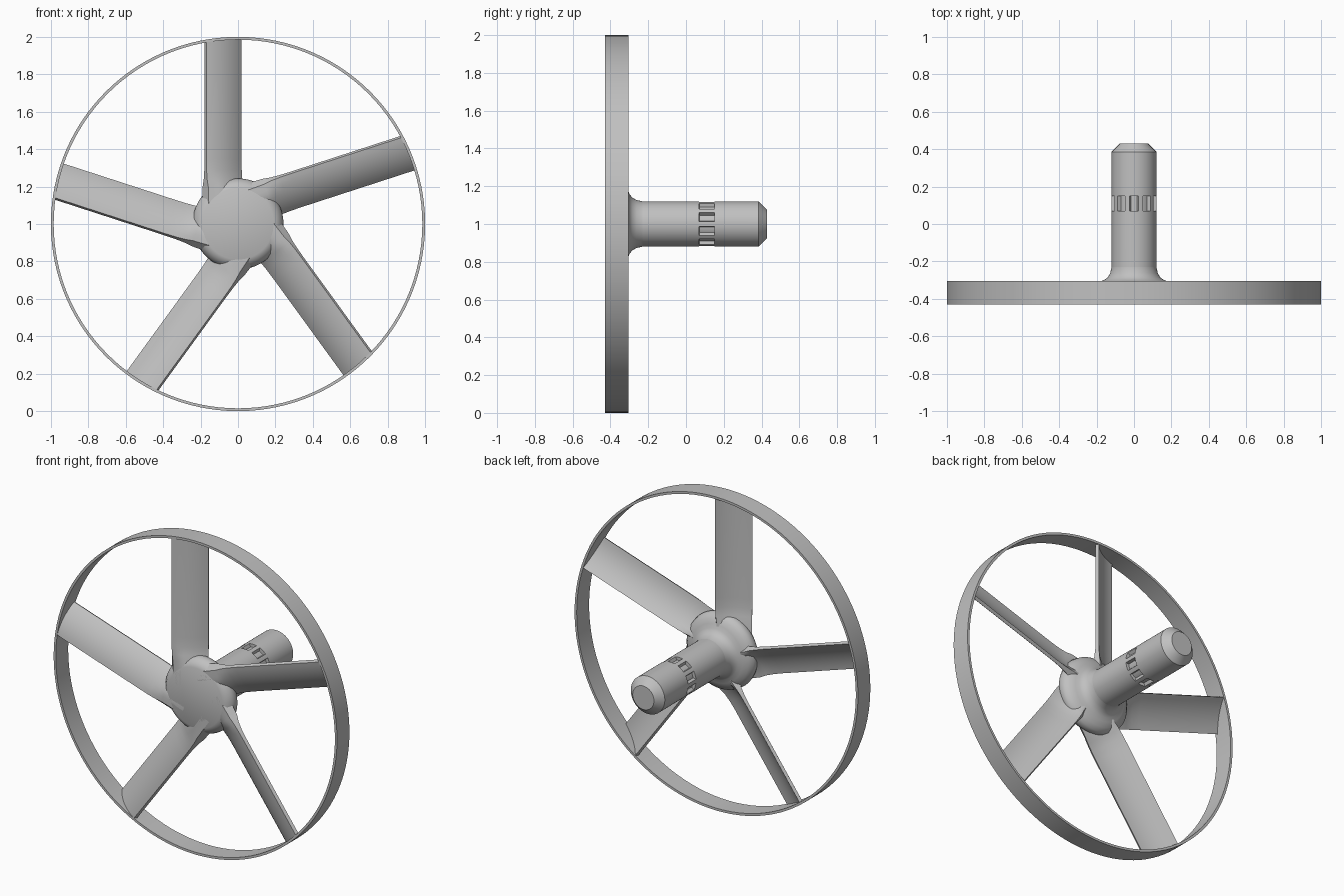
import bpy, bmesh
from math import sin, cos, pi, radians, degrees, sqrt
from mathutils import Vector

cube = bpy.data.objects.get("Cube")
if cube:
    bpy.data.objects.remove(cube, do_unlink=True)

CENTRE = Vector((0, 0, 1))
FRONT, BACK = -0.43, -0.305

grey = bpy.data.materials.new("plain grey")
grey.use_nodes = True
grey.diffuse_color = (0.53, 0.53, 0.53, 1)
grey.node_tree.nodes["Principled BSDF"].inputs["Base Color"].default_value = (0.53, 0.53, 0.53, 1)


def finish(bm, name, angle=35):
    bmesh.ops.remove_doubles(bm, verts=bm.verts, dist=0.0001)
    bmesh.ops.recalc_face_normals(bm, faces=bm.faces)
    mesh = bpy.data.meshes.new(name)
    bm.to_mesh(mesh)
    bm.free()
    obj = bpy.data.objects.new(name, mesh)
    bpy.context.collection.objects.link(obj)
    mesh.materials.append(grey)
    bpy.ops.object.select_all(action='DESELECT')
    obj.select_set(True)
    bpy.context.view_layer.objects.active = obj
    bpy.ops.object.shade_smooth_by_angle(angle=radians(angle))


def loft(bm, rows, closed=False):
    """Bridge equal-length rings of points with quads."""
    rings = [[bm.verts.new(p) for p in row] for row in rows]
    pairs = list(zip(rings, rings[1:])) + ([(rings[-1], rings[0])] if closed else [])
    for a, b in pairs:
        for i in range(len(a)):
            j = (i + 1) % len(a)
            bm.faces.new((a[i], a[j], b[j], b[i]))
    if not closed:
        bm.faces.new(rings[0])
        bm.faces.new(rings[-1])


def turned(name, profile, closed=False, steps=120):
    """Revolve (radius, y) points about the y axis; radius may be a function of angle."""
    bm = bmesh.new()
    rows = []
    for r, y in profile:
        row = []
        for i in range(steps):
            a = 2 * pi * i / steps
            rad = r(a) if callable(r) else r
            row.append(CENTRE + Vector((rad * cos(a), y, rad * sin(a))))
        rows.append(row)
    loft(bm, rows, closed)
    finish(bm, name)


# Outer rim
turned("rim", [(1, FRONT), (1, BACK), (0.985, BACK), (0.985, FRONT)], closed=True)

# Hub with bulging side and a fillet down to the shaft
turned("hub", [(0.19, FRONT), (0.215, -0.418), (0.235, -0.395), (0.243, -0.37),
               (0.237, -0.345), (0.215, -0.323), (0.185, -0.308), (0.16, -0.3),
               (0.14, -0.285), (0.127, -0.262), (0.12, -0.23), (0.119, -0.2)])


# Shaft with a band of ten slots and a chamfered end
def slotted(a):
    offset = (degrees(a) - 90 + 18) % 36 - 18
    return 0.1 if abs(offset) < 11 else 0.12


turned("shaft", [(0.12, -0.3), (0.12, 0.07), (slotted, 0.0702), (slotted, 0.15),
                 (0.12, 0.1502), (0.12, 0.385), (0.075, 0.43)])


# Blades: arched, pitched plates that thicken at the root
def blade_section(half):
    count = 12
    points = []
    for side in (1, -1):
        for k in range(count + 1):
            u = k / count if side > 0 else 1 - k / count
            lift = 0.02 * 4 * u * (1 - u) + side * half
            t = 0.174 - 0.188 * u - 0.5 * lift
            y = -0.421 + 0.107 * u - 0.86 * lift
            points.append((t, min(max(y, FRONT), BACK)))
    return points


for n in range(5):
    a = radians(90 + 72 * n)
    out, across = Vector((cos(a), 0, sin(a))), Vector((-sin(a), 0, cos(a)))
    rows = []
    for dist, half in [(0.05, 0.04), (0.2, 0.03), (0.24, 0.018), (0.29, 0.012),
                       (0.35, 0.01), (0.99, 0.01)]:
        row = []
        for t, y in blade_section(half):
            d = sqrt(dist ** 2 - t ** 2) if dist > 0.9 else dist
            row.append(CENTRE + out * d + across * t + Vector((0, y, 0)))
        rows.append(row)
    bm = bmesh.new()
    loft(bm, rows)
    finish(bm, f"blade_{n + 1}")
